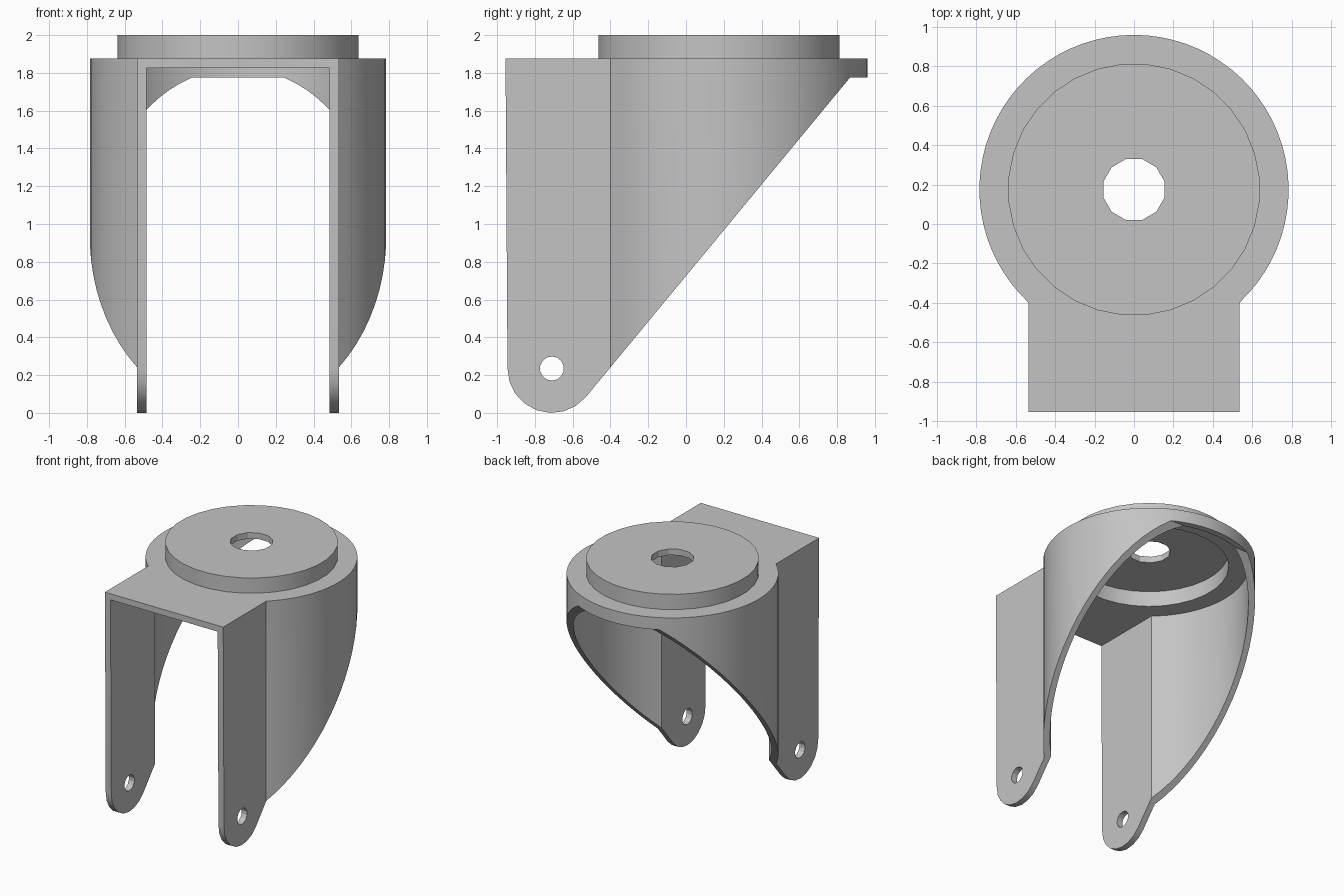
import bpy, bmesh, math
from mathutils import Vector

cube = bpy.data.objects.get("Cube")
if cube:
    bpy.data.objects.remove(cube, do_unlink=True)

CY = 0.175            # centre of the round housing
TOP = 1.875           # top of the fork plate
WALL = 0.05
AXLE = (-0.71, 0.235)

grey = bpy.data.materials.new("plain grey")
grey.use_nodes = True
colour = (0.55, 0.55, 0.55, 1)
grey.diffuse_color = colour
grey.node_tree.nodes["Principled BSDF"].inputs["Base Color"].default_value = colour


def arc(cx, cy, r, start, end, n):
    """Points from start to end degrees, both included."""
    angles = [math.radians(start + (end - start) * i / n) for i in range(n + 1)]
    return [(cx + r * math.cos(a), cy + r * math.sin(a)) for a in angles]


def circle(cx, cy, r, n):
    return arc(cx, cy, r, 180 / n, 360 + 180 / n, n)[:-1]


def prism(name, points, lo, hi, along_x=False):
    """Extrude a flat outline along z, or a (y, z) outline along x."""
    bm = bmesh.new()
    place = (lambda a, b: (lo, a, b)) if along_x else (lambda a, b: (a, b, lo))
    face = bm.faces.new([bm.verts.new(place(a, b)) for a, b in points])
    ext = bmesh.ops.extrude_face_region(bm, geom=[face])
    shift = Vector((hi - lo, 0, 0)) if along_x else Vector((0, 0, hi - lo))
    verts = [g for g in ext["geom"] if isinstance(g, bmesh.types.BMVert)]
    bmesh.ops.translate(bm, verts=verts, vec=shift)
    bmesh.ops.recalc_face_normals(bm, faces=bm.faces)
    mesh = bpy.data.meshes.new(name)
    bm.to_mesh(mesh)
    bm.free()
    mesh.materials.append(grey)
    obj = bpy.data.objects.new(name, mesh)
    bpy.context.collection.objects.link(obj)
    return obj


def combine(target, tool, operation):
    mod = target.modifiers.new(operation, "BOOLEAN")
    mod.operation = operation
    mod.solver = "EXACT"
    mod.object = tool
    bpy.context.view_layer.objects.active = target
    bpy.ops.object.modifier_apply(modifier=mod.name)
    bpy.data.objects.remove(tool, do_unlink=True)


def keyhole(half, r, front):
    """Round housing with a straight-sided front, seen from above."""
    a = math.degrees(math.acos(half / r))
    return arc(0, CY, r, -a, 180 + a, 56) + [(-half, front), (half, front)]


# Fork shell: keyhole plan, hollowed, open at the front and below
fork = prism("caster_fork", keyhole(0.535, 0.785, -1.1), -0.1, TOP)
cavity = prism("cavity", keyhole(0.535 - WALL, 0.785 - WALL, -1.3), -0.3, TOP - WALL)
combine(fork, cavity, "DIFFERENCE")

# Side silhouette: rounded axle ends, sloping rear edge, short rear rim
side = [(-0.957, 2.1)] + arc(*AXLE, 0.235, 180, 320, 8)
side += [(0.868, 1.775), (1.2, 1.775), (1.2, 2.1)]
combine(fork, prism("side_silhouette", side, -1, 1, True), "INTERSECT")

# Raised swivel seat, recessed from below, with a centre hole
combine(fork, prism("swivel_seat", circle(0, CY, 0.64, 32), TOP - 0.03, 2), "UNION")
combine(fork, prism("seat_recess", circle(0, CY, 0.59, 32), 1.7, 2 - WALL), "DIFFERENCE")
combine(fork, prism("stem_hole", circle(0, CY, 0.16, 12), 1.6, 2.2), "DIFFERENCE")

# Axle hole through both legs
combine(fork, prism("axle_hole", circle(*AXLE, 0.064, 14), -1, 1, True), "DIFFERENCE")

# Smooth the round walls, keep the edges crisp
bpy.ops.object.select_all(action="DESELECT")
fork.select_set(True)
bpy.context.view_layer.objects.active = fork
bpy.ops.object.shade_smooth_by_angle(angle=math.radians(25))
